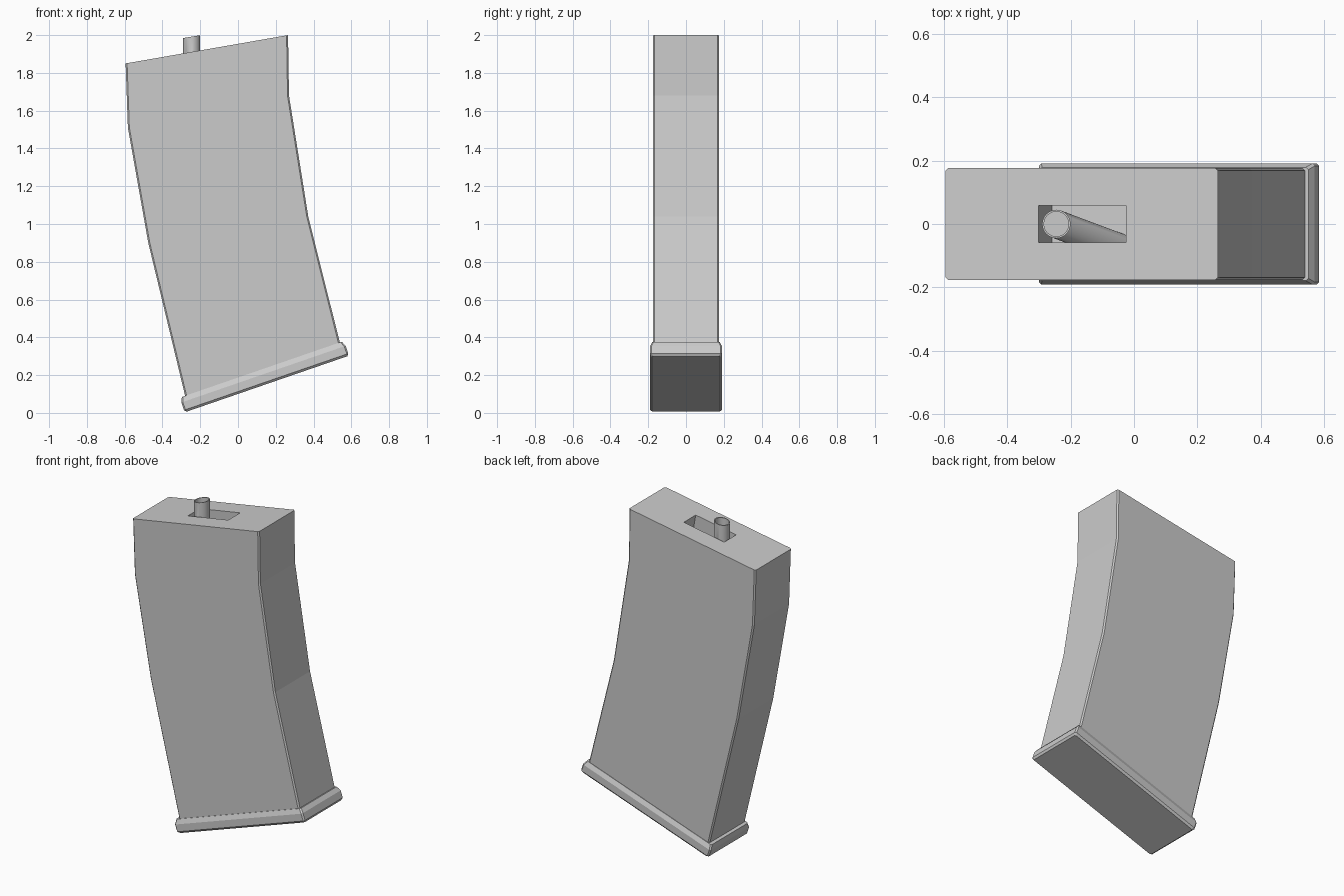
import bpy, bmesh, math
from mathutils import Vector, Matrix

if "Cube" in bpy.data.objects:
    bpy.data.objects.remove(bpy.data.objects["Cube"], do_unlink=True)

grey = bpy.data.materials.new("light_grey")
grey.use_nodes = True
colour = (0.6, 0.6, 0.6, 1)
grey.diffuse_color = colour
bsdf = grey.node_tree.nodes["Principled BSDF"]
bsdf.inputs["Base Color"].default_value = colour
bsdf.inputs["Roughness"].default_value = 0.6


def loft(name, loops):
    """Skin a stack of matching point loops and cap both ends."""
    bm = bmesh.new()
    rings = [[bm.verts.new(p) for p in loop] for loop in loops]
    n = len(rings[0])
    for a, b in zip(rings, rings[1:]):
        for i in range(n):
            j = (i + 1) % n
            bm.faces.new((a[i], a[j], b[j], b[i]))
    bm.faces.new(rings[0][::-1])
    bm.faces.new(rings[-1])
    bmesh.ops.recalc_face_normals(bm, faces=bm.faces[:])
    mesh = bpy.data.meshes.new(name)
    bm.to_mesh(mesh)
    bm.free()
    mesh.materials.append(grey)
    obj = bpy.data.objects.new(name, mesh)
    bpy.context.collection.objects.link(obj)
    return obj


def chamfered(left, right, half_y, c):
    """Rectangle spanning two (x, z) points, with chamfered corners."""
    a, b = Vector((left[0], 0, left[1])), Vector((right[0], 0, right[1]))
    u = (b - a).normalized() * c
    h, k = Vector((0, half_y, 0)), Vector((0, half_y - c, 0))
    return [a - k, a + u - h, b - u - h, b - k, b + k, b - u + h, a + u + h, a + k]


# Curved body, from the base up to the sloping top
sections = [((-0.274, 0.065), (0.546, 0.345)), ((-0.475, 0.90), (0.372, 1.04)),
            ((-0.583, 1.51), (0.27, 1.68)), ((-0.595, 1.85), (0.265, 2.0))]
body = loft("magazine_body", [chamfered(l, r, 0.176, 0.008) for l, r in sections])

# Recess cut square to the sloping top
slope = math.atan2(0.15, 0.86)
bpy.ops.mesh.primitive_cube_add(size=1, location=(-0.163, 0, 1.925), rotation=(0, -slope, 0))
cutter = bpy.context.object
cutter.name = "recess_cutter"
cutter.scale = (0.279, 0.116, 0.48)
cutter.hide_render = True
cutter.hide_viewport = False
cut = body.modifiers.new("recess", 'BOOLEAN')
cut.operation = 'DIFFERENCE'
cut.solver = 'EXACT'
cut.object = cutter
bpy.context.view_layer.update()
bpy.ops.object.select_all(action='DESELECT')
bpy.context.view_layer.objects.active = body
body.select_set(True)
bpy.ops.object.modifier_apply(modifier=cut.name)
bpy.data.objects.remove(cutter, do_unlink=True)

# Tilted base plate: small bevel below, wide chamfer above
tilt = Matrix.Rotation(-math.atan2(0.30, 0.87), 4, 'Y')
place = Matrix.Translation((0.153, 0, 0.153)) @ tilt
plate_loops = []
for inset, height in [(0.01, 0), (0, 0.012), (0, 0.055), (0.012, 0.082)]:
    end = 0.46 - inset
    loop = chamfered((-end, height), (end, height), 0.191 - inset, 0.008)
    plate_loops.append([place @ p for p in loop])
loft("base_plate", plate_loops)


# Hollow feed tube that bends into the recess
def ring(centre, radius, lean=0.0):
    c = Vector(centre)
    turns = [math.tau * i / 24 for i in range(24)]
    return [c + Vector((radius * math.cos(t), radius * math.sin(t),
                        lean * radius * math.cos(t))) for t in turns]


low, bend, top = (0.0, -0.092, 1.66), (-0.245, 0, 1.87), (-0.245, 0, 1.992)
tube = loft("feed_tube", [ring(low, 0.045), ring(bend, 0.045), ring(top, 0.045, 0.17),
                          ring(top, 0.039, 0.17), ring(bend, 0.039)])
bpy.ops.object.select_all(action='DESELECT')
bpy.context.view_layer.objects.active = tube
tube.select_set(True)
bpy.ops.object.shade_smooth_by_angle(angle=math.radians(30))
